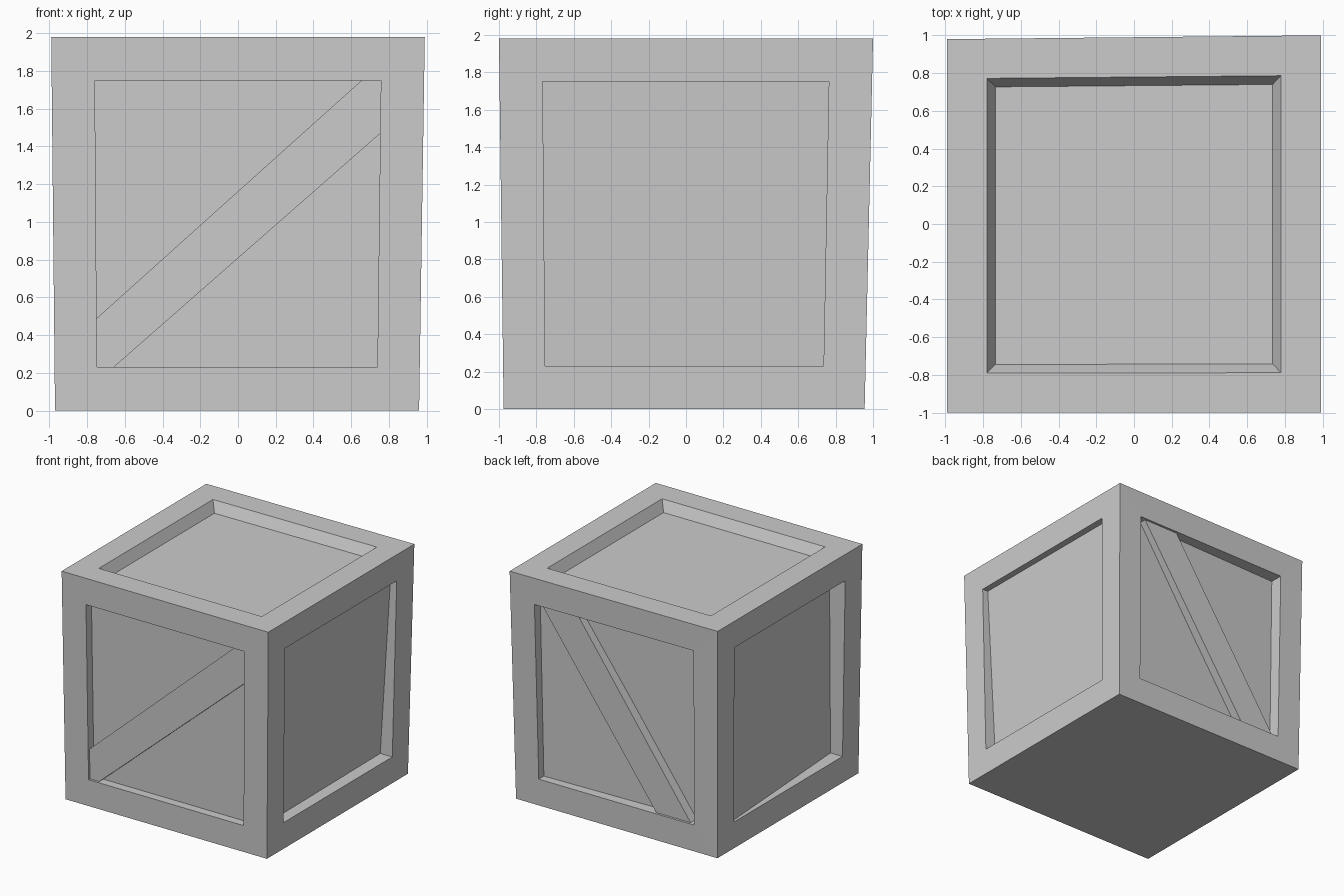
import bpy
import bmesh
from mathutils import Vector

if "Cube" in bpy.data.objects:
    bpy.data.objects.remove(bpy.data.objects["Cube"], do_unlink=True)

grey = bpy.data.materials.new("plain_grey")
grey.use_nodes = True
grey.diffuse_color = (0.6, 0.6, 0.6, 1)
grey.node_tree.nodes["Principled BSDF"].inputs["Base Color"].default_value = (0.6, 0.6, 0.6, 1)


def finish(name, bm):
    """Turn a bmesh into a flat-shaded object."""
    bmesh.ops.remove_doubles(bm, verts=bm.verts, dist=0.0001)
    bmesh.ops.recalc_face_normals(bm, faces=bm.faces)
    mesh = bpy.data.meshes.new(name)
    bm.to_mesh(mesh)
    bm.free()
    mesh.materials.append(grey)
    obj = bpy.data.objects.new(name, mesh)
    bpy.context.collection.objects.link(obj)
    return obj


def on_face(quad, u, v):
    """Point on a four-cornered face, u along and v across."""
    a, b, c, d = quad
    return a.lerp(b, u).lerp(d.lerp(c, u), v)


def square(quad, m):
    return [on_face(quad, u, v) for u, v in ((m, m), (1 - m, m), (1 - m, 1 - m), (m, 1 - m))]


def ring(bm, outer, inner):
    for i in range(4):
        j = (i + 1) % 4
        bm.faces.new([bm.verts.new(p) for p in (outer[i], outer[j], inner[j], inner[i])])


# Slightly crooked outer corners, counter-clockwise from front left of the plan
bottom = [Vector(p) for p in ((-.97, -.975, 0), (.96, -.975, 0), (.96, .955, 0), (-.97, .955, 0))]
top = [Vector(p) for p in ((-.99, -1, 1.98), (.99, -1, 1.98), (.99, 1, 1.98), (-.99, .98, 1.98))]
sides = [[bottom[i], bottom[(i + 1) % 4], top[(i + 1) % 4], top[i]] for i in range(4)]
inward = [Vector(p) for p in ((0, 1, 0), (-1, 0, 0), (0, -1, 0), (1, 0, 0))]
# Recess depth at each panel corner: front, left, back, right
depths = [(.075, .075, .075, .075), (.10, .115, .06, .055),
          (.07, .105, .115, .08), (.02, .115, .15, .05)]

# Crate body: framed sides with recessed panels
bm = bmesh.new()
bm.faces.new([bm.verts.new(p) for p in reversed(bottom)])
for quad, direction, depth in zip(sides, inward, depths):
    rim = square(quad, .116)
    floor = [p + direction * d for p, d in zip(rim, depth)]
    ring(bm, quad, rim)
    ring(bm, rim, floor)
    bm.faces.new([bm.verts.new(p) for p in floor])

# Lid: recess with sloping walls
rim = square(top, .106)
floor = [p + Vector((0, 0, -.09)) for p in square(top, .129)]
ring(bm, top, rim)
ring(bm, rim, floor)
bm.faces.new([bm.verts.new(p) for p in floor])
finish("crate_body", bm)


def brace(name, quad, direction, outline):
    """Diagonal board standing proud of a recessed panel."""
    bm = bmesh.new()
    points = [on_face(quad, u, v) for u, v in outline]
    face = [p + direction * .02 for p in points]
    rear = [p + direction * .13 for p in points]
    ring(bm, face, rear)
    for loop in (face, rear):
        bm.faces.new([bm.verts.new(p) for p in loop])
    finish(name, bm)


lo, hi = .116, .884
brace("front_brace", sides[0], inward[0],
      ((lo, lo), (.162, lo), (hi, .742), (hi, hi), (.832, hi), (lo, .247)))
brace("back_brace", sides[2], inward[2],
      ((.69, lo), (.86, lo), (.32, hi), (.147, hi)))
